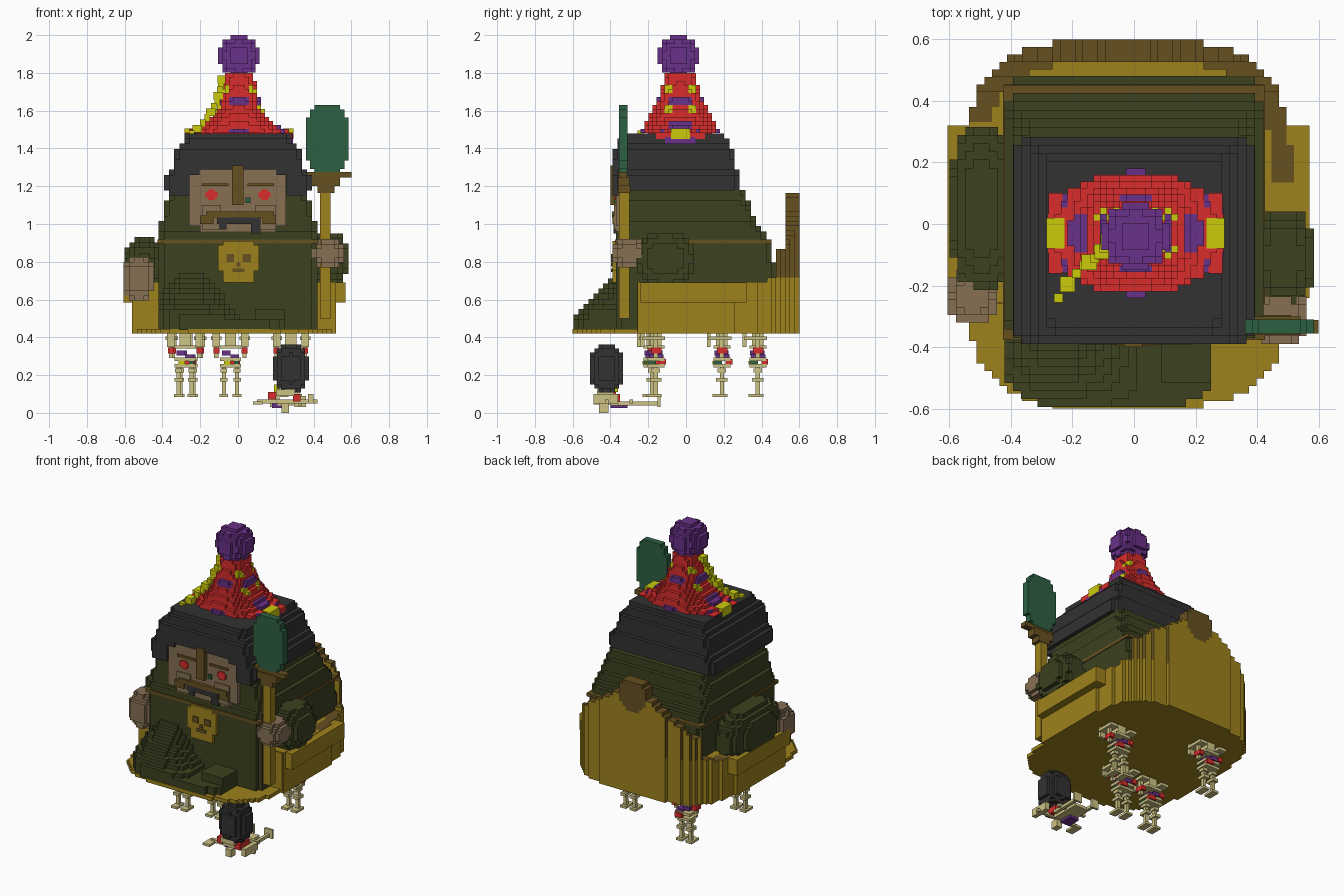
import bpy, bmesh, math

if "Cube" in bpy.data.objects:
    bpy.data.objects.remove(bpy.data.objects["Cube"], do_unlink=True)

# Palette (sRGB bytes converted to linear)
PALETTE = {"ochre": (157, 130, 28), "brown": (102, 80, 32), "moss": (60, 66, 32),
           "charcoal": (50, 50, 51), "red": (216, 45, 43), "purple": (106, 49, 137),
           "yellow": (203, 203, 12), "skin": (134, 112, 84), "pine": (45, 96, 66),
           "bone": (206, 195, 132)}
NAMES = list(PALETTE)
MATS = []
for n, rgb in PALETTE.items():
    m = bpy.data.materials.new(n)
    col = [((c / 255 + 0.055) / 1.055) ** 2.4 for c in rgb] + [1]
    m.use_nodes = True
    m.diffuse_color = col
    m.node_tree.nodes["Principled BSDF"].inputs["Base Color"].default_value = col
    MATS.append(m)


def finish(name, bm):
    mesh = bpy.data.meshes.new(name)
    bm.to_mesh(mesh)
    bm.free()
    for m in MATS:
        mesh.materials.append(m)
    ob = bpy.data.objects.new(name, mesh)
    bpy.context.collection.objects.link(ob)


def boxes(name, items):
    """items: (colour, x0, x1, y0, y1, z0, z1)"""
    bm = bmesh.new()
    for c, x0, x1, y0, y1, z0, z1 in items:
        vs = bmesh.ops.create_cube(bm, size=1)["verts"]
        for v in vs:
            v.co = ((x0, x1)[v.co.x > 0], (y0, y1)[v.co.y > 0], (z0, z1)[v.co.z > 0])
        for f in {f for v in vs for f in v.link_faces}:
            f.material_index = NAMES.index(c)
    finish(name, bm)


def voxels(name, lo, hi, rule, size=0.027, face_rule=None):
    """Blocky solid: rule(x, y, z) gives a colour name, or None where empty."""
    n = [max(1, round((h - l) / size)) for l, h in zip(lo, hi)]
    st = [(h - l) / k for l, h, k in zip(lo, hi, n)]
    pos = lambda c: [l + (i + 0.5) * s for l, i, s in zip(lo, c, st)]
    cells = {}
    for i in range(n[0]):
        for j in range(n[1]):
            for k in range(n[2]):
                c = rule(*pos((i, j, k)))
                if c:
                    cells[i, j, k] = c
    bm, verts = bmesh.new(), {}

    def vert(key):
        if key not in verts:
            verts[key] = bm.verts.new([l + i * s for l, i, s in zip(lo, key, st)])
        return verts[key]
    for cell, c in cells.items():
        for ax in range(3):
            for d in (0, 1):
                nb = list(cell)
                nb[ax] += 2 * d - 1
                if tuple(nb) in cells:
                    continue
                b, e = (ax + 1) % 3, (ax + 2) % 3
                quad = []
                for u, w in ((0, 0), (1, 0), (1, 1), (0, 1)):
                    key = list(cell)
                    key[ax] += d
                    key[b] += u
                    key[e] += w
                    quad.append(vert(tuple(key)))
                f = bm.faces.new(quad if d else quad[::-1])
                col = face_rule(c, ax, d, *pos(cell)) if face_rule else c
                f.material_index = NAMES.index(col)
    finish(name, bm)


def profile(rows, z):
    for a, b in zip(rows, rows[1:]):
        if z <= b[0]:
            t = max(0, (z - a[0]) / (b[0] - a[0]))
            return [p + (q - p) * t for p, q in zip(a[1:], b[1:])]
    return rows[-1][1:]


def blob(name, c, r, colour, size=0.027, power=2):
    voxels(name, [a - b for a, b in zip(c, r)], [a + b for a, b in zip(c, r)],
           lambda *p: colour if sum(abs((q - a) / b) ** power for q, a, b in zip(p, c, r)) < 1.02 else None, size)


def loft(rows, x, y, z, cut=0.04):
    hx, yf, yb = profile(rows, z)
    dx, dy = hx - abs(x), min(y - yf, yb - y)
    return dx > 0 and dy > 0 and dx + dy > cut


def plan(x, y, rx, ry):
    return (abs(x + 0.02) / rx) ** 3.6 + (abs(y) / ry) ** 3.6


# Throne: rounded platform, seat block and arched backrest
def throne_rule(x, y, z):
    if plan(x, y, 0.535, 0.6) > 1:
        return None
    if z < 0.445 or (z < 0.7 and y > -0.25):
        return "ochre"
    ax = abs(x + 0.02)
    knob = math.hypot(ax, z - 1.07) < 0.105
    top = 1.08 - 0.65 * max(0, ax - 0.1)
    if y < 0.52:
        top = min(top, 0.87 if y > 0.47 else 0.73)
    if y > 0.43 and plan(x, y, 0.475, 0.53) > 1 and (z < top or knob):
        return "brown" if knob else "ochre"


def throne_faces(c, ax, d, x, y, z):
    if z > 0.67 and ((ax == 2 and d) or (ax == 0 and z > 0.72)):
        rim = plan(x, y, 0.475, 0.53) > 1 and y > (0.13 if x > 0 else 0.33)
        return "brown" if rim else "ochre"
    return c


voxels("throne", (-0.56, -0.6, 0.42), (0.52, 0.6, 1.165), throne_rule, 0.0245, throne_faces)
boxes("throne_arm_rails", [("ochre", -0.605, -0.5, -0.24, 0.32, 0.585, 0.69),
                           ("ochre", 0.46, 0.57, -0.24, 0.32, 0.585, 0.69),
                           ("ochre", -0.55, -0.41, -0.26, 0.0, 0.43, 0.66),
                           ("ochre", 0.41, 0.51, -0.26, 0.0, 0.43, 0.69)])

# Robe and strap
ROBE = [(0.43, 0.42, -0.37, 0.45), (0.7, 0.42, -0.37, 0.475), (0.86, 0.42, -0.37, 0.46),
        (0.95, 0.42, -0.36, 0.425), (1.0, 0.41, -0.35, 0.38), (1.12, 0.38, -0.34, 0.33), (1.18, 0.37, -0.33, 0.3)]
voxels("robe", (-0.42, -0.37, 0.44), (0.42, 0.48, 1.18),
       lambda x, y, z: "moss" if loft(ROBE, x, y, z) else None)
boxes("strap", [("brown", -0.425, 0.425, -0.376, 0.452, 0.897, 0.918)])


# Folded legs in front
def lap_rule(x, y, z):
    peak = max(0, min(1, 1.35 - abs(x + 0.25) / 0.2))
    edge = -0.59 + max(0, -0.3 - x) * 0.6 + max(0, x - 0.15) * 0.5
    knee = 0.06 if x > 0.08 and y > -0.52 else 0
    return "moss" if y > edge and z < 0.5 + max(knee, (y + 0.6) * peak) else None


voxels("folded_legs", (-0.42, -0.595, 0.44), (0.25, -0.36, 0.74), lap_rule)

# Sleeves and hands
blob("right_sleeve", (-0.495, 0.05, 0.765), (0.105, 0.265, 0.165), "moss", 0.027, 2.6)
blob("left_sleeve", (0.485, -0.11, 0.815), (0.1, 0.15, 0.135), "moss", 0.027, 2.6)
blob("right_hand", (-0.525, -0.235, 0.71), (0.08, 0.085, 0.115), "skin", 0.025, 2.5)
blob("left_hand", (0.475, -0.3, 0.845), (0.085, 0.09, 0.075), "skin", 0.025, 2.5)

# Face
boxes("face", [("skin", -0.26, 0.255, -0.37, -0.2, 0.99, 1.29), ("skin", -0.2, 0.2, -0.37, -0.2, 0.94, 0.99),
               ("skin", -0.19, -0.09, -0.38, -0.3, 0.97, 1.1), ("skin", 0.09, 0.2, -0.38, -0.3, 0.97, 1.1)])
boxes("nose", [("brown", -0.032, 0.028, -0.4, -0.3, 1.1, 1.31)])
boxes("eyes", [("red", s * 0.14 - w, s * 0.14 + w, -0.377, -0.36, 1.155 - h, 1.155 + h)
               for s in (-1, 1) for w, h in ((0.032, 0.015), (0.018, 0.027))])
boxes("brows", [("brown", s * 0.12 - 0.07, s * 0.12 + 0.07, -0.378, -0.36, 1.2, 1.215) for s in (-1, 1)]
      + [("pine", 0.04, 0.065, -0.378, -0.36, 1.11, 1.14)])
boxes("moustache", [("brown", -0.17, 0.19, -0.392, -0.3, 1.035, 1.065), ("brown", -0.2, -0.13, -0.39, -0.3, 1.0, 1.045),
                    ("brown", 0.13, 0.2, -0.39, -0.3, 1.0, 1.045), ("charcoal", -0.11, 0.12, -0.39, -0.3, 1.0, 1.035),
                    ("charcoal", -0.1, -0.06, -0.385, -0.3, 0.97, 1.0), ("charcoal", 0.07, 0.12, -0.385, -0.3, 0.95, 1.0)])

# Skull amulet
boxes("amulet", [("ochre", -0.105, 0.11, -0.39, -0.36, 0.75, 0.89), ("ochre", -0.08, 0.085, -0.39, -0.36, 0.69, 0.91),
                 ("brown", -0.06, -0.02, -0.397, -0.385, 0.8, 0.84), ("brown", 0.025, 0.07, -0.397, -0.385, 0.8, 0.84),
                 ("brown", -0.03, 0.035, -0.397, -0.385, 0.745, 0.765), ("brown", -0.008, 0.013, -0.397, -0.385, 0.775, 0.795)])

# Hair with an opening for the face
HAIR = [(1.14, 0.375, -0.385, 0.305), (1.24, 0.385, -0.39, 0.285), (1.28, 0.35, -0.39, 0.27),
        (1.38, 0.335, -0.39, 0.245), (1.42, 0.3, -0.37, 0.235), (1.48, 0.28, -0.31, 0.2)]


def hair_rule(x, y, z):
    opening = abs(x) < 0.27 and z < (1.28 if abs(x) < 0.2 else 1.25) and y < -0.25
    return "charcoal" if loft(HAIR, x, y, z, 0.03) and not opening else None


voxels("hair", (-0.392, -0.39, 1.15), (0.392, 0.31, 1.48), hair_rule)

# Pointed hat with spots, bands and drooping brim ends
HAT = [(1.46, 0.285, 0.15), (1.482, 0.28, 0.2), (1.5, 0.24, 0.2), (1.53, 0.18, 0.185), (1.6, 0.13, 0.15),
       (1.66, 0.11, 0.12), (1.72, 0.09, 0.1), (1.8, 0.075, 0.075)]


def hat_rule(x, y, z):
    rx, ry = profile(HAT, z)
    u, v = abs(x - 0.005), abs(y + 0.03)
    if (u / rx) ** 2.5 + (v / ry) ** 2.5 > 1:
        return None
    if (1.635 < z < 1.665 and min(u, v) < 0.06) or (z < 1.5 and (u > 0.22 and v > 0.09 or u < 0.06 and v > 0.175)):
        return "purple"
    if u > 0.05 and abs(v - 0.06) < 0.022 and (abs(z - 1.6) < 0.02 or abs(z - 1.71) < 0.02):
        return "yellow"
    if 1.505 < z < 1.55 and u > 0.15 and v < 0.055:
        return "purple"
    return "red"


voxels("hat", (-0.28, -0.24, 1.46), (0.29, 0.18, 1.8), hat_rule, 0.021)
boxes("hat_brim_ends", [(c, 0.005 + s * 0.26 - w, 0.005 + s * 0.26 + w, -0.03 - h, -0.03 + h, z0, z1)
                        for s in (-1, 1) for c, w, h, z0, z1 in (("purple", 0.025, 0.08, 1.415, 1.46),
                                                                 ("yellow", 0.029, 0.05, 1.45, 1.506),
                                                                 ("red", 0.023, 0.13, 1.45, 1.485))])
blob("pompom", (0.005, -0.04, 1.89), (0.11, 0.11, 0.11), "purple", 0.022)
path = [(1.46, -0.26, -0.265), (1.5, -0.22, -0.2), (1.55, -0.17, -0.14), (1.65, -0.11, -0.1), (1.78, -0.08, -0.05)]
streamer = []
for i in range(11):
    z, r = 1.475 + 0.029 * i, 0.015 + 0.01 * (i % 3 == 1)
    x, y = profile(path, z)
    streamer.append(("yellow", x - r, x + r, y - r, y + r, z - 0.02, z + 0.02))
boxes("streamer", streamer)

# Staff with leaf-shaped head
boxes("staff", [("ochre", 0.435, 0.49, -0.355, -0.3, 0.5, 1.2), ("brown", 0.36, 0.6, -0.355, -0.312, 1.245, 1.275),
                ("brown", 0.39, 0.54, -0.36, -0.3, 1.2, 1.25), ("brown", 0.42, 0.51, -0.36, -0.295, 1.165, 1.2)])
voxels("staff_head", (0.36, -0.355, 1.27), (0.585, -0.31, 1.63),
       lambda x, y, z: "pine" if (abs(x - 0.4725) / 0.1125) ** 2.7 + (abs(z - 1.45) / 0.18) ** 2.7 < 1.03 else None, 0.022)


# Skeleton carriers under the platform
def carrier(name, cx, cy):
    parts = []

    def add(c, x0, x1, y0, y1, z0, z1):
        parts.append((c, cx + x0, cx + x1, cy + y0, cy + y1, z0, z1))
    for s in (-1, 1):
        m = s * 0.035
        add("bone", m - 0.011, m + 0.011, -0.011, 0.011, 0.09, 0.25)
        add("bone", m - 0.023, m + 0.023, -0.05, 0.03, 0.085, 0.1)
        add("bone", m - 0.02, m + 0.02, -0.03, 0.03, 0.165, 0.185)
        add("bone", m - 0.018, m + 0.018, -0.022, 0.022, 0.215, 0.235)
        m = s * 0.075
        add("bone", m - 0.011, m + 0.011, -0.012, 0.012, 0.29, 0.425)
        add("bone", m - 0.028, m + 0.028, -0.07, 0.05, 0.385, 0.405)
        add("bone", m - 0.02, m + 0.02, -0.08, -0.06, 0.35, 0.425)
        add("red", m - 0.016, m + 0.016, -0.025, 0.03, 0.315, 0.345)
    for z in (0.24, 0.275, 0.34):
        add("bone", -0.055, 0.055, -0.045, 0.045, z, z + 0.018)
    add("purple", -0.045, 0.0, -0.04, 0.035, 0.305, 0.33)
    add("purple", 0.0, 0.045, -0.035, 0.04, 0.285, 0.31)
    add("red", 0.0, 0.05, 0.02, 0.055, 0.255, 0.285)
    add("yellow", -0.035, 0.0, -0.05, -0.01, 0.255, 0.275)
    add("pine", 0.02, 0.045, -0.045, 0.0, 0.25, 0.275)
    add("bone", -0.03, 0.03, -0.03, 0.03, 0.35, 0.425)
    boxes(name, parts)


for i, (cx, cy) in enumerate([(-0.28, -0.18), (-0.27, 0.38), (-0.04, -0.16), (0.28, 0.19)]):
    carrier(f"carrier_{i + 1}", cx, cy)

# Fallen carrier with bushy dark head
blob("fallen_head", (0.28, -0.42, 0.235), (0.095, 0.087, 0.128), "charcoal", 0.022, 2.4)
boxes("fallen_body", [("bone", 0.1, 0.42, -0.43, -0.41, 0.05, 0.07), ("bone", 0.15, 0.36, -0.3, -0.28, 0.05, 0.07),
                      ("bone", 0.2, 0.3, -0.47, -0.38, 0.09, 0.125), ("bone", 0.21, 0.3, -0.4, -0.2, 0.04, 0.06),
                      ("bone", 0.19, 0.21, -0.36, -0.14, 0.04, 0.06), ("bone", 0.32, 0.34, -0.36, -0.14, 0.04, 0.06),
                      ("bone", 0.17, 0.22, -0.15, -0.135, 0.03, 0.09), ("bone", 0.3, 0.36, -0.15, -0.135, 0.03, 0.09),
                      ("red", 0.16, 0.2, -0.45, -0.37, 0.07, 0.11), ("red", 0.29, 0.33, -0.45, -0.35, 0.06, 0.1),
                      ("purple", 0.18, 0.25, -0.4, -0.31, 0.025, 0.06), ("bone", 0.23, 0.27, -0.46, -0.41, 0.0, 0.05),
                      ("yellow", 0.19, 0.22, -0.4, -0.36, 0.11, 0.15), ("bone", 0.08, 0.13, -0.49, -0.4, 0.045, 0.06),
                      ("bone", 0.37, 0.4, -0.49, -0.36, 0.05, 0.1)])
